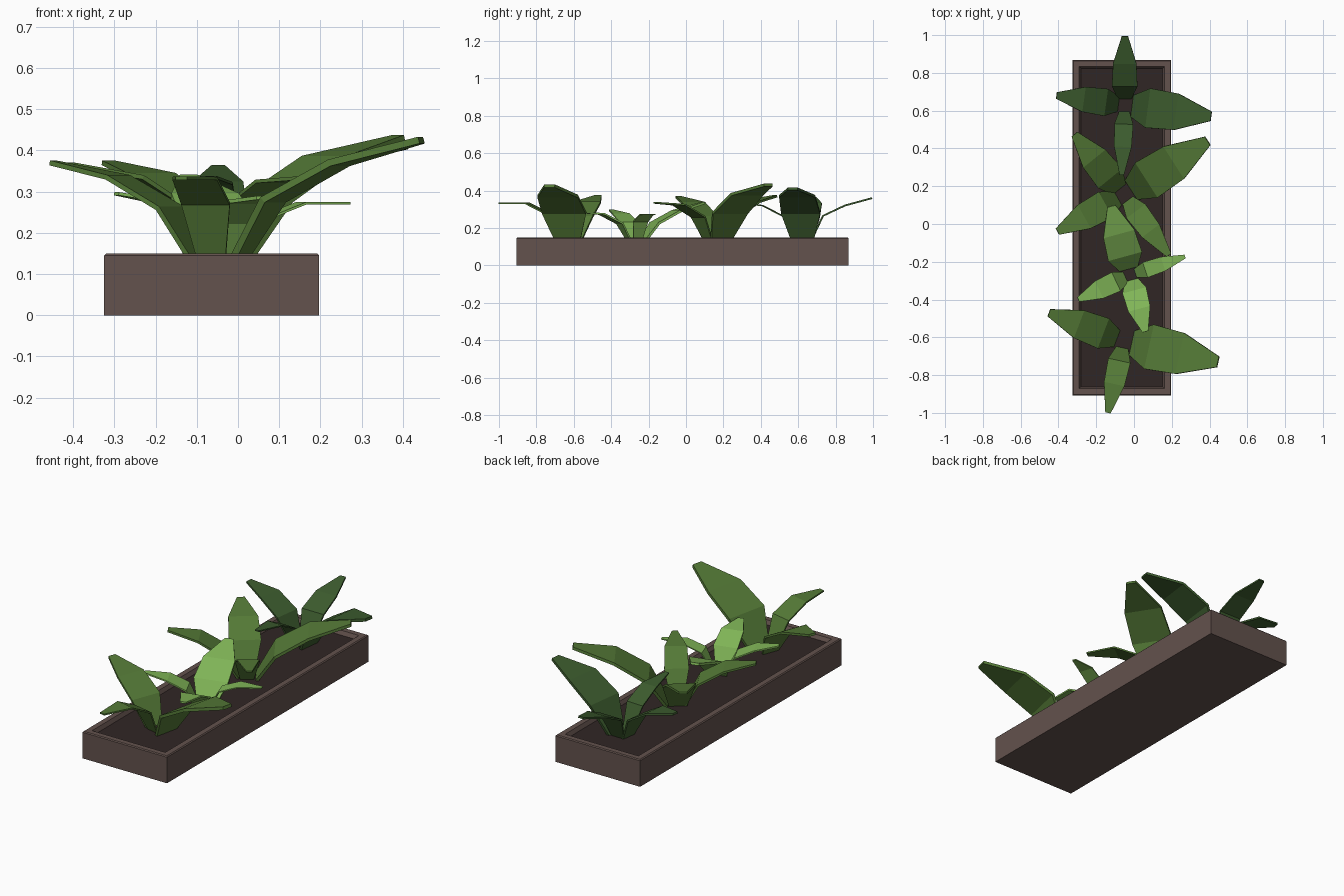
import bpy, bmesh
from mathutils import Vector

if "Cube" in bpy.data.objects:
    bpy.data.objects.remove(bpy.data.objects["Cube"])


def material(name, rgb):
    m = bpy.data.materials.new(name)
    m.diffuse_color = (*rgb, 1)
    m.use_nodes = True
    m.node_tree.nodes["Principled BSDF"].inputs["Base Color"].default_value = m.diffuse_color
    return m


wood = material("brown_planter", (0.125, 0.084, 0.074))
soil = material("dark_soil", (0.030, 0.019, 0.018))
dark = material("dark_green", (0.045, 0.105, 0.027))
mid = material("mid_green", (0.090, 0.195, 0.038))
light = material("light_green", (0.215, 0.460, 0.095))


def finish(bm, name, *mats):
    bmesh.ops.recalc_face_normals(bm, faces=bm.faces)
    me = bpy.data.meshes.new(name)
    bm.to_mesh(me)
    bm.free()
    ob = bpy.data.objects.new(name, me)
    for m in mats:
        me.materials.append(m)
    bpy.context.collection.objects.link(ob)
    return ob


# Planter: stacked rectangular loops (inset, height), closed by the soil face
X0, X1, Y0, Y1 = -0.325, 0.197, -0.907, 0.869
bm = bmesh.new()
loops = []
for d, z in [(0, 0), (0, 0.145), (0.005, 0.15), (0.035, 0.15), (0.045, 0.128)]:
    loops.append([bm.verts.new(p) for p in ((X0 + d, Y0 + d, z), (X1 - d, Y0 + d, z),
                                            (X1 - d, Y1 - d, z), (X0 + d, Y1 - d, z))])
for a, b in zip(loops, loops[1:]):
    for i in range(4):
        j = (i + 1) % 4
        bm.faces.new((a[i], a[j], b[j], b[i]))
bm.faces.new(loops[0][::-1])
bm.faces.new(loops[-1]).material_index = 1
finish(bm, "planter_box", wood, soil)


# Leaf: four flat cross-sections from base to tip, bending outwards
def leaf(name, centre, tip, width, z1, z2, z3, mat):
    c = Vector((*centre, 0))
    reach = Vector((*tip, 0)) - c
    d = reach.normalized()
    side = Vector((-d.y, d.x, 0))
    mids = [c + reach * f + Vector((0, 0, z))
            for f, z in ((0.10, 0.125), (0.28, z1), (0.60, z2), (1.0, z3))]
    bm = bmesh.new()
    rings = []
    for i, (p, w) in enumerate(zip(mids, (0.55, 1.0, 0.92, 0.24))):
        along = (mids[min(i + 1, 3)] - mids[max(i - 1, 0)]).normalized()
        up = along.cross(side) * width * 0.035
        s = side * width * w / 2
        rings.append([bm.verts.new(q) for q in (p - s - up, p + s - up, p + s + up, p - s + up)])
    for a, b in zip(rings, rings[1:]):
        for i in range(4):
            j = (i + 1) % 4
            bm.faces.new((a[i], a[j], b[j], b[i]))
    bm.faces.new(rings[0])
    bm.faces.new(rings[-1])
    finish(bm, name, mat)


# Plants: centre, colour, then leaves as (tip x, tip y, width, three heights)
plants = {
    "back_plant": ((-0.05, 0.63), dark, [
        (-0.048, 0.995, 0.135, 0.265, 0.32, 0.36), (-0.41, 0.68, 0.145, 0.26, 0.33, 0.36),
        (0.408, 0.57, 0.21, 0.28, 0.37, 0.41), (-0.065, 0.26, 0.10, 0.26, 0.32, 0.335)]),
    "middle_plant": ((-0.055, 0.155), mid, [
        (0.39, 0.44, 0.22, 0.28, 0.38, 0.43), (-0.315, 0.475, 0.165, 0.27, 0.34, 0.37),
        (-0.405, -0.04, 0.155, 0.26, 0.335, 0.365), (0.185, -0.165, 0.125, 0.26, 0.325, 0.335)]),
    "small_plant": ((-0.02, -0.27), light, [
        (-0.12, 0.095, 0.185, 0.225, 0.29, 0.335), (0.27, -0.172, 0.085, 0.235, 0.272, 0.272),
        (-0.295, -0.40, 0.11, 0.23, 0.275, 0.295), (0.06, -0.57, 0.13, 0.225, 0.275, 0.285)]),
    "front_plant": ((-0.055, -0.62), mid, [
        (-0.45, -0.47, 0.17, 0.26, 0.335, 0.37), (0.445, -0.73, 0.24, 0.28, 0.37, 0.425),
        (-0.138, -1.0, 0.12, 0.27, 0.332, 0.333)]),
}
for name, (centre, mat, leaves) in plants.items():
    for n, (tx, ty, w, z1, z2, z3) in enumerate(leaves, 1):
        leaf(f"{name}_leaf_{n}", centre, (tx, ty), w, z1, z2, z3, mat)
